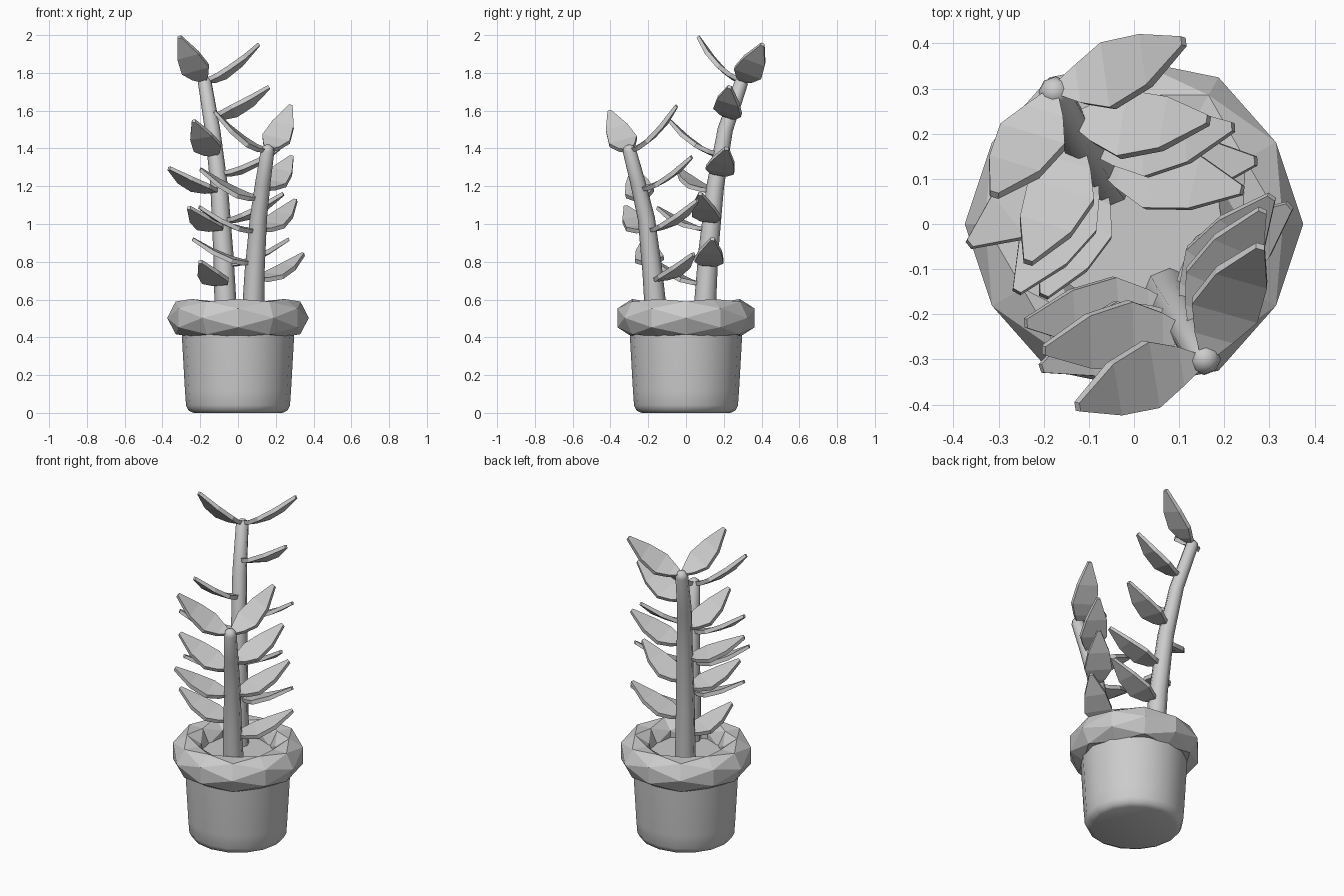
import bpy, bmesh, math
from mathutils import Vector

if "Cube" in bpy.data.objects:
    bpy.data.objects.remove(bpy.data.objects["Cube"])

grey = bpy.data.materials.new("plain_grey")
grey.diffuse_color = (0.6, 0.6, 0.6, 1)
grey.use_nodes = True
grey.node_tree.nodes["Principled BSDF"].inputs["Base Color"].default_value = grey.diffuse_color


def make(name, verts, faces, smooth=None):
    me = bpy.data.meshes.new(name)
    me.from_pydata([tuple(v) for v in verts], [], faces)
    bm = bmesh.new()
    bm.from_mesh(me)
    bmesh.ops.recalc_face_normals(bm, faces=bm.faces)
    bm.to_mesh(me)
    bm.free()
    me.materials.append(grey)
    ob = bpy.data.objects.new(name, me)
    bpy.context.collection.objects.link(ob)
    if smooth:
        bpy.ops.object.select_all(action='DESELECT')
        ob.select_set(True)
        bpy.context.view_layer.objects.active = ob
        bpy.ops.object.shade_smooth_by_angle(angle=math.radians(smooth))
    return ob


def loft(name, rings, smooth=None, closed=False):
    """Join equal rings of points; cap the ends unless closed into a loop."""
    n, m = len(rings[0]), len(rings)
    faces = []
    for i in range(m if closed else m - 1):
        a, b = i * n, (i + 1) % m * n
        faces += [(a + j, a + (j + 1) % n, b + (j + 1) % n, b + j) for j in range(n)]
    if not closed:
        faces += [tuple(range(n))[::-1], tuple(range((m - 1) * n, m * n))]
    return make(name, [v for r in rings for v in r], faces, smooth)


def circle(r, z, n):
    return [Vector((r * math.cos(2 * math.pi * k / n), r * math.sin(2 * math.pi * k / n), z))
            for k in range(n)]


# pot with rounded foot, and the soil disc
loft("pot", [circle(r, z, 16) for r, z in
             [(0.235, 0), (0.262, 0.012), (0.275, 0.04), (0.281, 0.12), (0.298, 0.42), (0.3, 0.48)]], 60)
loft("soil", [circle(0.28, z, 16) for z in (0.47, 0.51)])

# twisted faceted rim
rings = []
for i in range(12):
    a = 2 * math.pi * i / 12
    ring = []
    for j in range(6):
        p = 2 * math.pi * j / 6 + a
        r = 0.285 + 0.09 * math.cos(p)
        ring.append(Vector((r * math.cos(a), r * math.sin(a), 0.503 + 0.1 * math.sin(p))))
    rings.append(ring)
rim = loft("twisted_rim", rings, closed=True)
bm = bmesh.new()
bm.from_mesh(rim.data)
bmesh.ops.triangulate(bm, faces=bm.faces)
bm.to_mesh(rim.data)
bm.free()


def stem_point(path, z):
    """Position and direction of a stem at a given height."""
    for p, q in zip(path, path[1:]):
        if z <= q.z or q is path[-1]:
            return p.lerp(q, (z - p.z) / (q.z - p.z)), (q - p).normalized()


def stem(name, path, r0, r1):
    rings = []
    total = path[-1].z - path[0].z

    def ring(c, t, r):
        u = t.cross(Vector((0, 1, 0))).normalized()
        v = t.cross(u)
        return [c + r * (math.cos(k * math.pi / 4) * u + math.sin(k * math.pi / 4) * v) for k in range(8)]
    for i, p in enumerate(path):
        t = (path[min(i + 1, len(path) - 1)] - path[max(i - 1, 0)]).normalized()
        rings.append(ring(p, t, r0 + (r1 - r0) * (p.z - path[0].z) / total))
    # domed tip
    rings.append(ring(path[-1] + t * 0.02, t, r1 * 0.75))
    rings.append(ring(path[-1] + t * 0.03, t, r1 * 0.3))
    loft(name, rings, 50)


def leaf(name, path, base_z, tip):
    """Thick pointed blade from the stem to its tip, sagging a little."""
    base, tangent = stem_point(path, base_z)
    tip = Vector(tip)
    d = tip - base
    side = tangent.cross(d).normalized()
    up = d.cross(side).normalized()
    rings = []
    for t, w, sag in [(0.05, 0.016, 0), (0.17, 0.045, -0.016), (0.36, 0.077, -0.026),
                      (0.66, 0.06, -0.022), (1, 0.01, 0)]:
        c = base + d * t + up * sag
        h = up * (0.012 if t < 1 else 0.009)
        rings.append([c - side * w - h, c + side * w - h, c + side * w + h, c - side * w + h])
    loft(name, rings)


# stems, each with leaves given as (base height, tip)
tall = [Vector(p) for p in [(-0.062, 0.095, 0.48), (-0.078, 0.118, 0.85), (-0.1, 0.155, 1.2),
                            (-0.135, 0.208, 1.5), (-0.176, 0.293, 1.75)]]
short = [Vector(p) for p in [(0.078, -0.155, 0.48), (0.088, -0.178, 0.75), (0.108, -0.21, 1.03),
                             (0.132, -0.255, 1.22), (0.157, -0.3, 1.39)]]
stem("tall_stem", tall, 0.06, 0.036)
stem("short_stem", short, 0.06, 0.036)

plants = {
    "tall_leaf": (tall, [
        (1.75, (0.11, 0.405, 1.95)), (1.56, (0.165, 0.23, 1.725)), (1.26, (0.22, 0.215, 1.4)),
        (1.01, (0.24, 0.075, 1.16)), (0.78, (0.27, 0.14, 0.92)),
        (1.75, (-0.31, 0.065, 1.99)), (1.36, (-0.235, -0.085, 1.545)), (1.17, (-0.365, -0.045, 1.295)),
        (0.97, (-0.26, -0.15, 1.085)), (0.68, (-0.2, -0.16, 0.8))]),
    "short_leaf": (short, [
        (1.38, (-0.125, -0.405, 1.595)), (1.13, (-0.2, -0.28, 1.29)), (0.96, (-0.205, -0.32, 1.09)),
        (0.79, (-0.24, -0.22, 0.92)),
        (1.38, (0.28, -0.05, 1.625)), (1.18, (0.285, 0.03, 1.355)), (0.96, (0.305, 0.06, 1.125)),
        (0.7, (0.345, 0.04, 0.84))]),
}
for name, (path, leaves) in plants.items():
    for i, (z, tip) in enumerate(leaves):
        leaf(f"{name}_{i + 1}", path, z, tip)
